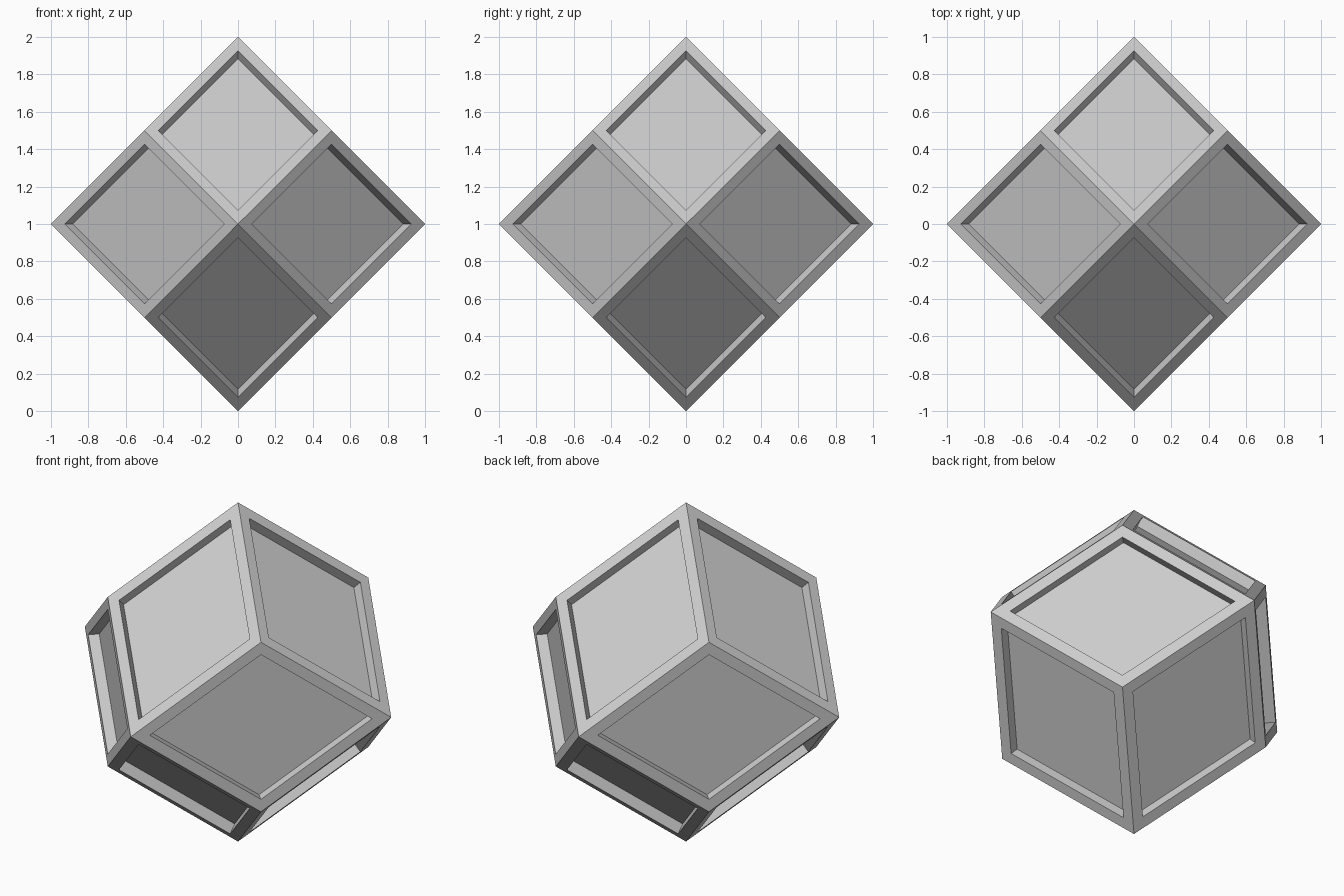
import bpy, bmesh
from itertools import product
from math import radians
from mathutils import Vector

RIM = 0.06      # frame width around each panel
DEPTH = 0.06    # how far each panel is sunk

cube = bpy.data.objects.get("Cube")
if cube:
    bpy.data.objects.remove(cube, do_unlink=True)

# Single grey material
grey = bpy.data.materials.new("light_grey")
grey.use_nodes = True
colour = (0.6, 0.6, 0.6, 1)
grey.diffuse_color = colour
for node in grey.node_tree.nodes:
    if node.type == 'BSDF_PRINCIPLED':
        node.inputs["Base Color"].default_value = colour

# Rhombic dodecahedron: hull of cube corners and axis tips
bm = bmesh.new()
points = [Vector(p) for p in product((-0.5, 0.5), repeat=3)]
for axis in range(3):
    for sign in (-1, 1):
        tip = Vector((0, 0, 0))
        tip[axis] = sign
        points.append(tip)
for p in points:
    bm.verts.new(p + Vector((0, 0, 1)))
bmesh.ops.convex_hull(bm, input=bm.verts[:])
bmesh.ops.dissolve_limit(bm, angle_limit=radians(5),
                         verts=bm.verts[:], edges=bm.edges[:])
bmesh.ops.recalc_face_normals(bm, faces=bm.faces[:])

# Frame every rhombus, then sink its panel with straight walls
panels = bm.faces[:]
bmesh.ops.inset_individual(bm, faces=panels, thickness=RIM, use_even_offset=True)
normals = {f: f.normal.copy() for f in panels}
walls = bmesh.ops.extrude_discrete_faces(bm, faces=panels)
for f in walls["faces"]:
    f.normal_update()
    bmesh.ops.translate(bm, verts=f.verts[:], vec=f.normal * -DEPTH)
bmesh.ops.recalc_face_normals(bm, faces=bm.faces[:])

mesh = bpy.data.meshes.new("panelled_dodecahedron")
bm.to_mesh(mesh)
bm.free()
mesh.materials.append(grey)
body = bpy.data.objects.new("panelled_dodecahedron", mesh)
bpy.context.collection.objects.link(body)
